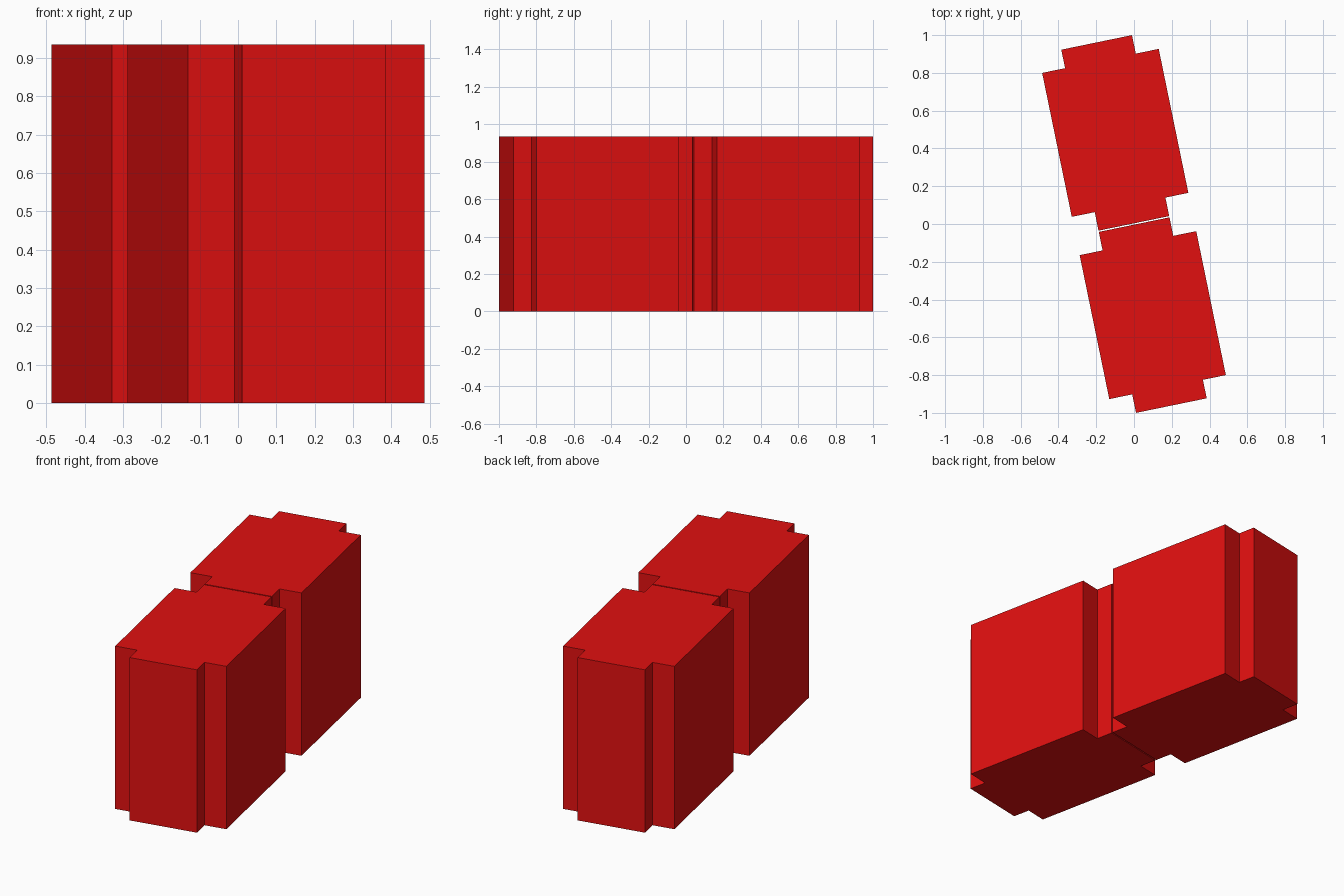
import bpy, bmesh
from math import radians, pi
from mathutils import Matrix

if "Cube" in bpy.data.objects:
    bpy.data.objects.remove(bpy.data.objects["Cube"])

HEIGHT = 0.935
TILT = radians(11.63)
HALF_W, HALF_L = 0.315, 0.489      # full block half sizes
END_W, END_L = 0.191, 0.389        # half sizes at the corner notches
OFFSET = 0.4925                    # block centre from the origin

red = bpy.data.materials.new("red")
red.diffuse_color = (0.75, 0.005, 0.005, 1)
red.use_nodes = True
red.node_tree.nodes["Principled BSDF"].inputs["Base Color"].default_value = red.diffuse_color


def notched_block(name, angle):
    # Rectangle with a step cut out of every corner, extruded upwards
    quarter = [(HALF_W, END_L), (END_W, END_L), (END_W, HALF_L)]
    outline = []
    for sx, sy in ((1, 1), (-1, 1), (-1, -1), (1, -1)):
        pts = [(x * sx, y * sy) for x, y in quarter]
        outline += pts if sx * sy > 0 else pts[::-1]
    bm = bmesh.new()
    base = bm.faces.new([bm.verts.new((x, y + OFFSET, 0)) for x, y in outline])
    top = bmesh.ops.extrude_face_region(bm, geom=[base], use_keep_orig=True)
    verts = [g for g in top["geom"] if isinstance(g, bmesh.types.BMVert)]
    bmesh.ops.translate(bm, verts=verts, vec=(0, 0, HEIGHT))
    bmesh.ops.recalc_face_normals(bm, faces=bm.faces)
    bmesh.ops.transform(bm, matrix=Matrix.Rotation(angle, 4, 'Z'), verts=bm.verts)
    mesh = bpy.data.meshes.new(name)
    bm.to_mesh(mesh)
    bm.free()
    mesh.materials.append(red)
    bpy.context.collection.objects.link(bpy.data.objects.new(name, mesh))


# Two identical blocks end to end with a hairline gap
notched_block("back_block", TILT)
notched_block("front_block", TILT + pi)
